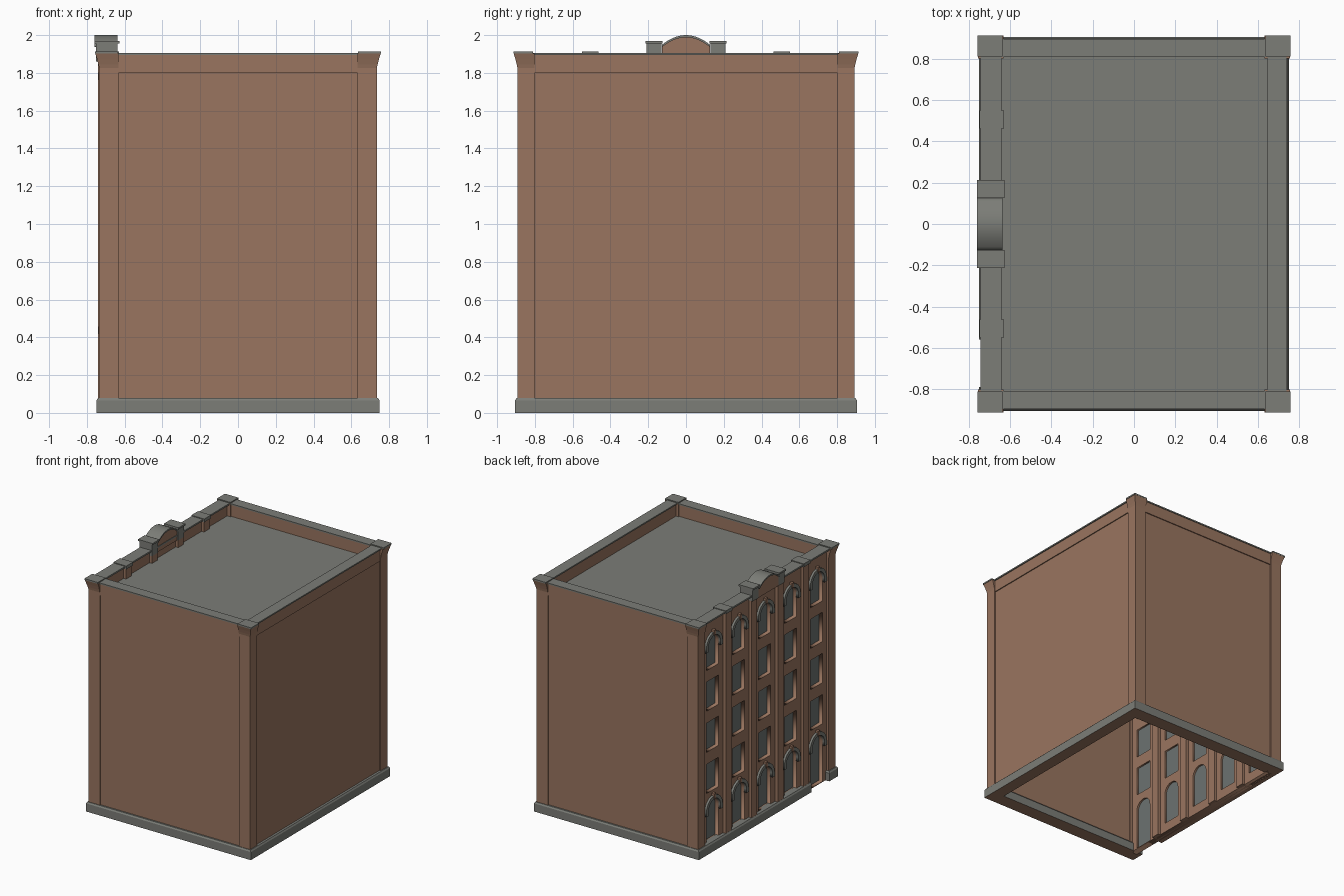
import bpy, bmesh, math
from mathutils import Matrix

if "Cube" in bpy.data.objects:
    bpy.data.objects.remove(bpy.data.objects["Cube"])


def material(name, rgb):
    m = bpy.data.materials.new(name)
    m.diffuse_color = (*rgb, 1)
    m.use_nodes = True
    m.node_tree.nodes["Principled BSDF"].inputs["Base Color"].default_value = m.diffuse_color
    return m


BRICK = material("brown brick", (0.32, 0.178, 0.115))
STONE = material("grey stone", (0.20, 0.205, 0.185))
GLASS = material("dark grey glass", (0.15, 0.168, 0.163))


def loft(name, rings, mat, bottom=None):
    """Stack of rectangles (x0, x1, y0, y1, z) joined into a solid."""
    bm = bmesh.new()
    loops = []
    for xa, xb, ya, yb, z in rings:
        x0, x1 = sorted((xa, xb))
        y0, y1 = sorted((ya, yb))
        loops.append([bm.verts.new(p) for p in
                      ((x0, y0, z), (x1, y0, z), (x1, y1, z), (x0, y1, z))])
    bm.faces.new(loops[0][::-1])
    bm.faces.new(loops[-1])
    for a, b in zip(loops, loops[1:]):
        for i in range(4):
            j = (i + 1) % 4
            bm.faces.new((a[i], a[j], b[j], b[i]))
    bm.normal_update()
    if bottom:
        for f in bm.faces:
            f.material_index = int(f.normal.z < -0.9)
    me = bpy.data.meshes.new(name)
    bm.to_mesh(me)
    bm.free()
    me.materials.append(mat)
    if bottom:
        me.materials.append(bottom)
    ob = bpy.data.objects.new(name, me)
    bpy.context.collection.objects.link(ob)
    return ob


def box(name, x0, x1, y0, y1, z0, z1, mat):
    return loft(name, [(x0, x1, y0, y1, z0), (x0, x1, y0, y1, z1)], mat)


def prism(name, outlines, x0, x1, mat):
    """Filled (y, z) outlines, inner ones become holes, extruded from x0 to x1."""
    cu = bpy.data.curves.new(name, 'CURVE')
    cu.dimensions = '2D'
    cu.fill_mode = 'BOTH'
    cu.extrude = (x1 - x0) / 2
    for pts in outlines:
        s = cu.splines.new('POLY')
        s.points.add(len(pts) - 1)
        for p, (y, z) in zip(s.points, pts):
            p.co = (y, z, 0, 1)
        s.use_cyclic_u = True
    tmp = bpy.data.objects.new(name + "_curve", cu)
    bpy.context.collection.objects.link(tmp)
    dg = bpy.context.evaluated_depsgraph_get()
    me = bpy.data.meshes.new_from_object(tmp.evaluated_get(dg))
    bpy.data.objects.remove(tmp)
    me.transform(Matrix(((0, 0, 1, (x0 + x1) / 2), (1, 0, 0, 0), (0, 1, 0, 0), (0, 0, 0, 1))))
    me.materials.clear()
    me.materials.append(mat)
    ob = bpy.data.objects.new(name, me)
    bpy.context.collection.objects.link(ob)
    return ob


def arc(c, z, r, n=12):
    return [(c + r * math.cos(math.pi * i / n), z + r * math.sin(math.pi * i / n))
            for i in range(n + 1)]


def rect(y0, y1, z0, z1):
    return [(y0, z0), (y1, z0), (y1, z1), (y0, z1)]


def arched(c, z0, spring, r):
    return [(c - r, z0), (c + r, z0)] + arc(c, spring, r)


# Side, front and back walls: recessed panel, upper band, parapet cap
for s, side in ((-1, "front"), (1, "back")):
    box(side + "_wall", -0.65, 0.65, s * 0.81, s * 0.883, 0, 1.80, BRICK)
    box(side + "_parapet", -0.65, 0.65, s * 0.813, s * 0.891, 1.80, 1.895, BRICK)
    box(side + "_parapet_cap", -0.65, 0.65, s * 0.808, s * 0.896, 1.895, 1.906, STONE)
box("right_wall", 0.65, 0.723, -0.82, 0.82, 0, 1.80, BRICK)
box("right_parapet", 0.653, 0.731, -0.82, 0.82, 1.80, 1.895, BRICK)
box("right_parapet_cap", 0.647, 0.739, -0.82, 0.82, 1.895, 1.906, STONE)
box("roof", -0.68, 0.66, -0.83, 0.83, 1.78, 1.80, STONE)

# Corner piers with flared heads and caps
for sx in (-1, 1):
    for sy in (-1, 1):
        flare = [(0, 0), (0, 1.825), (0.004, 1.845), (0.011, 1.872), (0.020, 1.902)]
        loft("corner_pier", [(sx * 0.632, sx * (0.735 + d), sy * 0.802, sy * (0.892 + d), z)
                             for d, z in flare], BRICK)
        box("corner_cap", sx * 0.636, sx * 0.758, sy * 0.81, sy * 0.913, 1.902, 1.914, STONE)

# Plinth with a chamfered top edge, interrupted at the end doorway
D = 0.008
for s in (-1, 1):
    loft("plinth_end", [(-0.75, 0.75, s * 0.79, s * 0.905, 0),
                        (-0.75, 0.75, s * 0.79, s * 0.905, 0.066),
                        (-0.75 + D, 0.75 - D, s * 0.80, s * (0.905 - D), 0.078)], STONE, BRICK)
loft("plinth_right", [(0.66, 0.75, -0.8, 0.8, 0), (0.66, 0.75, -0.8, 0.8, 0.066),
                      (0.66, 0.75 - D, -0.8, 0.8, 0.078)], STONE, BRICK)
loft("plinth_facade", [(-0.75, -0.69, -0.56, 0.8, 0), (-0.75, -0.69, -0.56, 0.8, 0.066),
                       (-0.75 + D, -0.69, -0.56, 0.8, 0.078)], STONE, BRICK)

# Facade: five bays of arched doors, three square window rows, arched top windows
R = 0.078
BAYS = [-0.675, -0.3375, 0, 0.3375, 0.675]
holes = []
for i, c in enumerate(BAYS):
    holes.append(arched(c, 0.006 if i == 0 else 0.078, 0.335, R))
    for k in range(3):
        z = 0.48 + 0.338 * k
        holes.append(rect(c - R, c + R, z, z + 0.24))
    holes.append(arched(c, 1.49, 1.68, R))
prism("facade_wall", [rect(-0.82, 0.82, 0, 1.895)] + holes, -0.715, -0.66, BRICK)
for h in holes:
    ys, zs = [p[0] for p in h], [p[1] for p in h]
    box("window_pane", -0.682, -0.675, min(ys) - 0.01, max(ys) + 0.01,
        max(min(zs) - 0.01, 0.004), max(zs) + 0.01, GLASS)

# Stone arch hoods and keystones
for c in BAYS:
    for spring in (0.335, 1.68):
        leg = spring - 0.035
        ring = ([(c + R + 0.028, leg)] + arc(c, spring, R + 0.028) + [(c - R - 0.028, leg), (c - R, leg)]
                + arc(c, spring, R)[::-1] + [(c + R, leg)])
        prism("arch_hood", [ring], -0.733, -0.71, STONE)
        box("keystone", -0.738, -0.71, c - 0.012, c + 0.012, spring + R + 0.005, spring + R + 0.045, BRICK)

# Facade pilasters and parapet cap
for y in (-0.506, -0.17, 0.17, 0.506):
    box("pilaster", -0.741, -0.638, y - 0.036, y + 0.036, 0, 1.895, BRICK)
box("facade_cap", -0.744, -0.642, -0.82, 0.82, 1.893, 1.906, STONE)
for s in (-1, 1):
    box("pilaster_cap", -0.748, -0.63, s * 0.462, s * 0.55, 1.885, 1.912, STONE)
    # Crest blocks
    loft("crest_block", [(-0.752, -0.637, s * 0.13, s * 0.208, 1.86),
                         (-0.752, -0.637, s * 0.13, s * 0.208, 1.955)], STONE)
    box("crest_block_cap", -0.76, -0.628, s * 0.125, s * 0.214, 1.955, 1.969, STONE)

# Curved crest: brick body with a stone rim
def bow(rise, base, n=14):
    return [(0.128 - 0.256 * i / n, base + rise * (1 - (2 * i / n - 1) ** 2)) for i in range(n + 1)]


top, low = bow(0.052, 1.948), bow(0.052, 1.936)
prism("crest_body", [[(-0.128, 1.86), (0.128, 1.86)] + low], -0.750, -0.645, BRICK)
prism("crest_rim", [top + low[::-1]], -0.76, -0.637, STONE)
